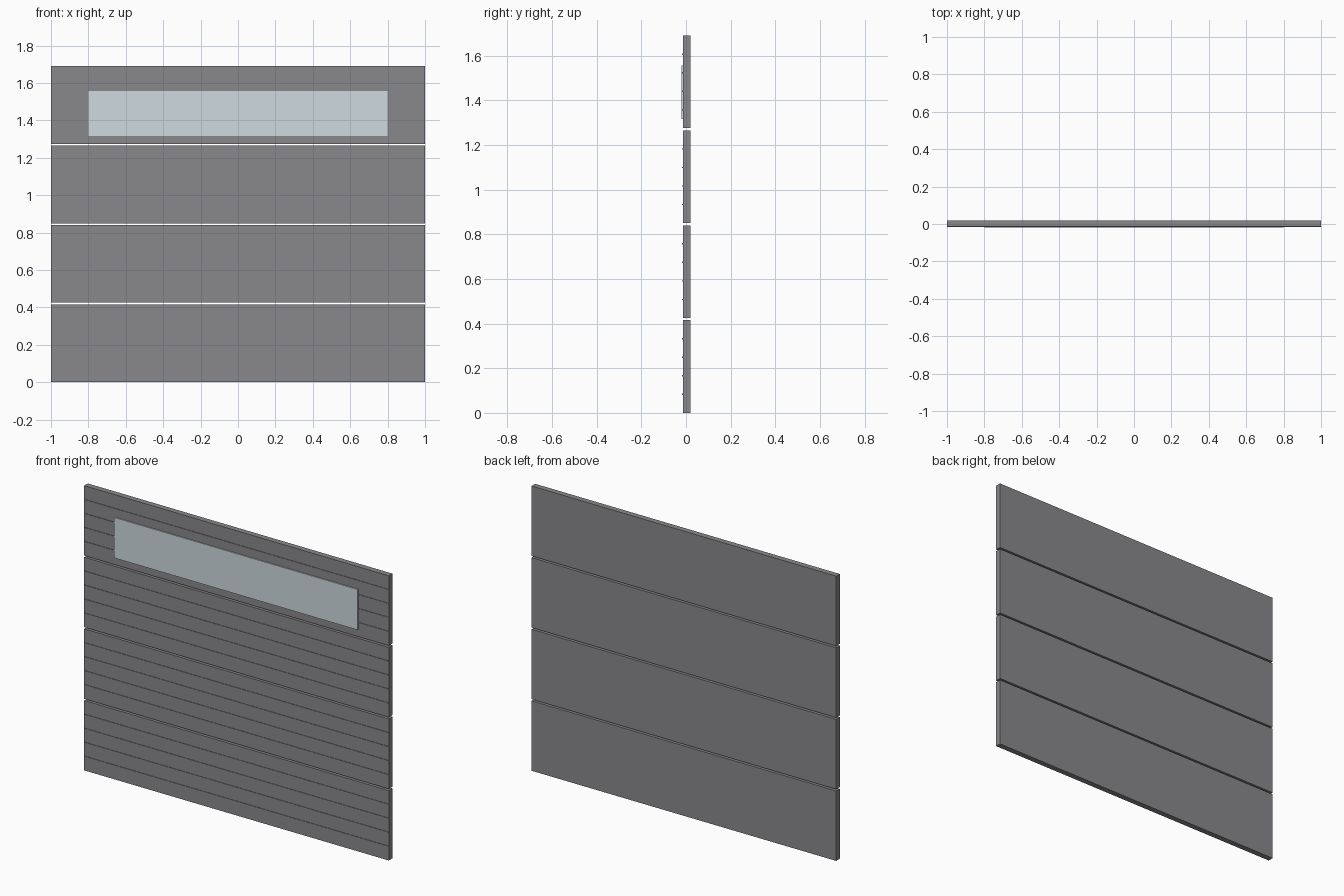
import bpy

if "Cube" in bpy.data.objects:
    bpy.data.objects.remove(bpy.data.objects["Cube"])

W = 2.0                 # door width
PANEL_H, PITCH = 0.415, 0.425
FRONT, BACK = -0.014, 0.02


def material(name, color):
    m = bpy.data.materials.new(name)
    m.diffuse_color = color
    m.use_nodes = True
    m.node_tree.nodes["Principled BSDF"].inputs["Base Color"].default_value = m.diffuse_color
    return m


def box(name, x, y, z, mat):
    """Box from (min, max) pairs on each axis."""
    bpy.ops.mesh.primitive_cube_add(size=1, location=[(a + b) / 2 for a, b in (x, y, z)])
    ob = bpy.context.object
    ob.name = name
    ob.scale = [b - a for a, b in (x, y, z)]
    bpy.ops.object.transform_apply(location=False, rotation=False, scale=True)
    ob.data.materials.append(mat)
    return ob


grey = material("door_grey", (0.25, 0.25, 0.26, 1))
glass = material("window_glass", (0.62, 0.70, 0.74, 1))

# Four door sections with open joints, each with four thin horizontal ribs
for i in range(4):
    z0 = i * PITCH
    box(f"door_panel_{i + 1}", (-W / 2, W / 2), (FRONT, BACK), (z0, z0 + PANEL_H), grey)
    for k in range(1, 5):
        z = z0 + PANEL_H * k / 5
        box(f"panel_rib_{i + 1}_{k}", (-W / 2, W / 2), (FRONT - 0.003, FRONT + 0.003),
            (z - 0.003, z + 0.003), grey)

# Window strip standing proud of the top section
box("window_pane", (-0.8, 0.8), (-0.02, FRONT + 0.006), (1.317, 1.557), glass)
